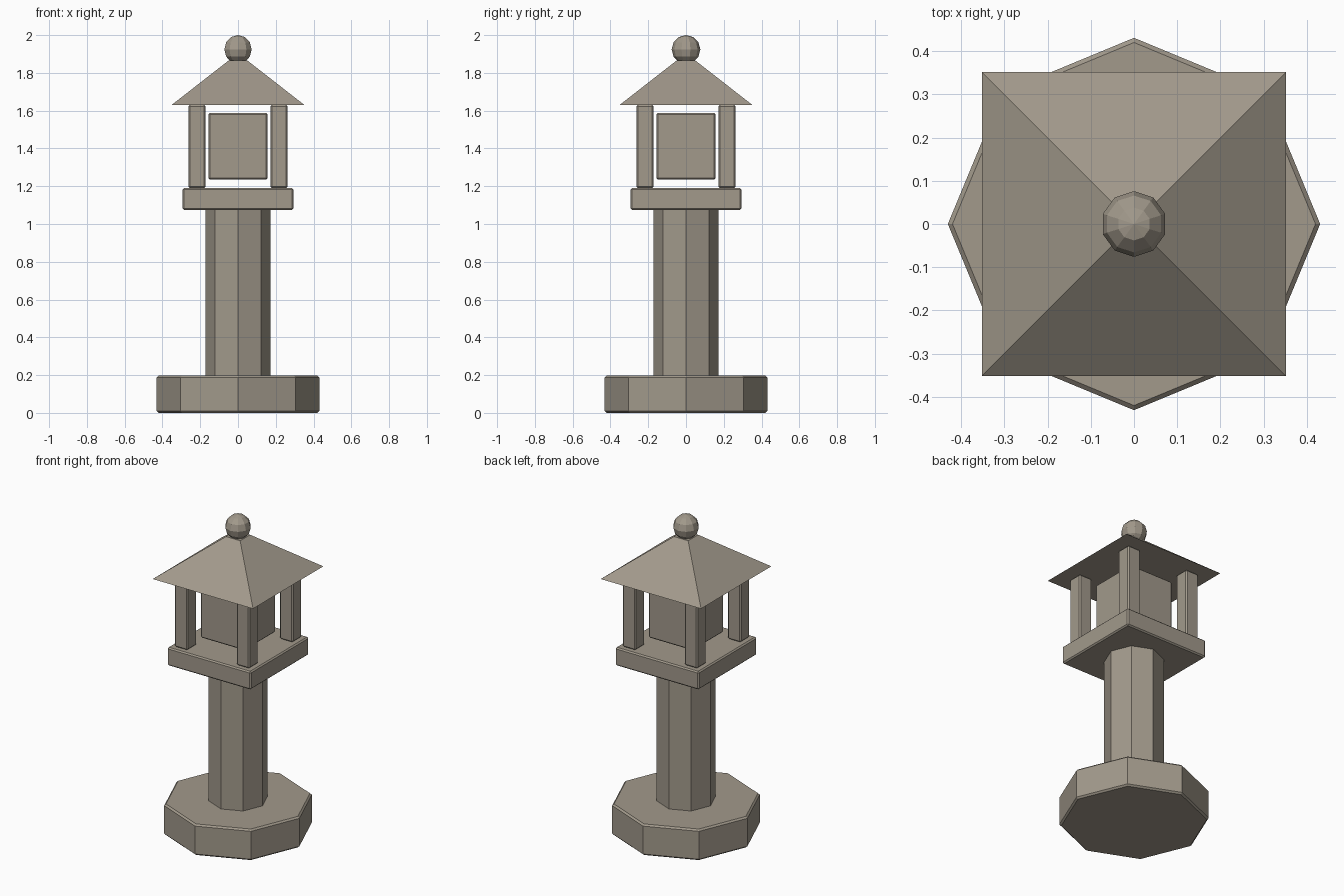
import bpy
import math

cube = bpy.data.objects.get("Cube")
if cube:
    bpy.data.objects.remove(cube, do_unlink=True)

stone = bpy.data.materials.new("weathered_stone")
stone.use_nodes = True
COLOUR = (0.36, 0.32, 0.26, 1)
stone.diffuse_color = COLOUR
stone.node_tree.nodes["Principled BSDF"].inputs["Base Color"].default_value = COLOUR


def finish(name, bevel=0):
    """Name the new part, colour it and chamfer its edges."""
    ob = bpy.context.object
    ob.name = name
    ob.data.materials.append(stone)
    if bevel:
        mod = ob.modifiers.new("chamfer", 'BEVEL')
        mod.width = bevel
        mod.segments = 1
        mod.limit_method = 'ANGLE'
        mod.angle_limit = math.radians(50)
    return ob


def box(name, x, y, half, z0, z1, bevel):
    bpy.ops.mesh.primitive_cube_add(size=1, location=(x, y, (z0 + z1) / 2))
    bpy.context.object.scale = (2 * half, 2 * half, z1 - z0)
    bpy.ops.object.transform_apply(location=False, rotation=False, scale=True)
    return finish(name, bevel)


def octagon(name, radius, z0, z1, bevel=0):
    bpy.ops.mesh.primitive_cylinder_add(vertices=8, radius=radius, depth=z1 - z0,
                                        location=(0, 0, (z0 + z1) / 2))
    return finish(name, bevel)


# Foot and shaft
octagon("base", 0.431, 0, 0.197, 0.01)
octagon("column", 0.172, 0.19, 1.085)

# Lantern chamber
box("platform", 0, 0, 0.293, 1.075, 1.19, 0.008)
box("light_box", 0, 0, 0.156, 1.235, 1.588, 0.008)
for side, sx in (("left", 1), ("right", -1)):
    for end, sy in (("front", -1), ("back", 1)):
        box(f"{end}_{side}_post", 0.217 * sx, 0.217 * sy, 0.046, 1.19, 1.63, 0.008)

# Pyramid roof
bpy.ops.mesh.primitive_cone_add(vertices=4, radius1=0.352 * math.sqrt(2),
                                radius2=0.05 * math.sqrt(2), depth=0.235,
                                location=(0, 0, 1.7475), rotation=(0, 0, math.pi / 4))
finish("roof")

# Faceted ball on top
bpy.ops.mesh.primitive_uv_sphere_add(segments=10, ring_count=6, radius=0.076,
                                     location=(0, 0, 1.924))
finish("finial")
